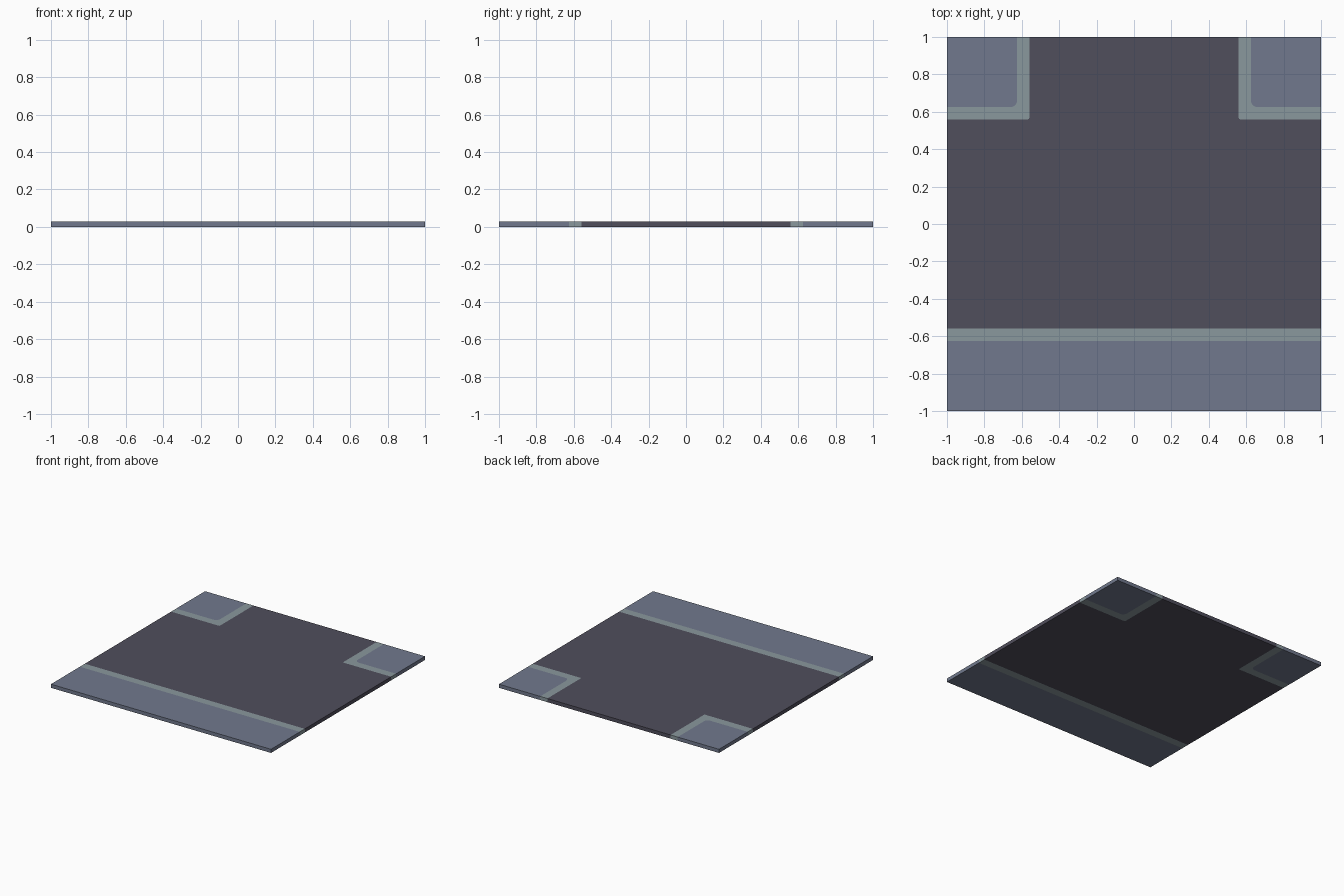
import bpy, bmesh, math

if "Cube" in bpy.data.objects:
    bpy.data.objects.remove(bpy.data.objects["Cube"])

H = 0.03       # tile thickness
KERB = 0.56    # road side of the kerb
WALK = 0.625   # pavement side of the kerb


def material(name, srgb):
    m = bpy.data.materials.new(name)
    lin = [((c / 255 + 0.055) / 1.055) ** 2.4 for c in srgb]
    m.diffuse_color = (*lin, 1)
    m.use_nodes = True
    m.node_tree.nodes["Principled BSDF"].inputs["Base Color"].default_value = m.diffuse_color
    return m


asphalt = material("asphalt", (80, 78, 92))
kerb_grey = material("kerb grey", (138, 152, 157))
paving = material("paving blue grey", (113, 121, 141))


def slab(name, outline, mat):
    """Extrude an outline, keeping side walls only along the tile border."""
    bm = bmesh.new()
    base = bm.faces.new([bm.verts.new((x, y, 0)) for x, y in outline])
    bm.normal_update()
    if base.normal.z < 0:
        base.normal_flip()
    top = bmesh.ops.extrude_face_region(bm, geom=[base], use_keep_orig=True)["geom"]
    bmesh.ops.translate(bm, vec=(0, 0, H),
                        verts=[v for v in top if isinstance(v, bmesh.types.BMVert)])
    bmesh.ops.recalc_face_normals(bm, faces=bm.faces)
    inner = []
    for f in bm.faces:
        c = f.calc_center_median()
        if abs(f.normal.z) < 0.5 and max(abs(c.x), abs(c.y)) < 0.999:
            inner.append(f)
    bmesh.ops.delete(bm, geom=inner, context='FACES')
    bmesh.ops.triangulate(bm, faces=[f for f in bm.faces if len(f.verts) > 4])
    me = bpy.data.meshes.new(name)
    bm.to_mesh(me)
    bm.free()
    me.materials.append(mat)
    ob = bpy.data.objects.new(name, me)
    bpy.context.collection.objects.link(ob)


def corner(p, r, n=4):
    """Rounded line around the back right block, from the right edge to the back."""
    arc = [math.radians(270 - 90 * i / n) for i in range(n + 1)]
    return ([(1, p)] + [(p + r + r * math.cos(a), p + r + r * math.sin(a)) for a in arc]
            + [(p, 1)])


def mirror(pts):
    return [(-x, y) for x, y in pts]


outer = corner(KERB, 0.008)
inner = corner(WALK, 0.035)

# T-shaped road surface
slab("road", [(-1, -KERB), (1, -KERB)] + outer + mirror(outer)[::-1], asphalt)

# Straight front kerb and pavement
slab("front_kerb", [(-1, -WALK), (1, -WALK), (1, -KERB), (-1, -KERB)], kerb_grey)
slab("front_pavement", [(-1, -1), (1, -1), (1, -WALK), (-1, -WALK)], paving)

# Back corner kerbs and pavements
for side, flip in (("right", lambda p: p), ("left", mirror)):
    slab(side + "_corner_kerb", flip(outer + inner[::-1]), kerb_grey)
    slab(side + "_corner_pavement", flip(inner + [(1, 1)]), paving)
